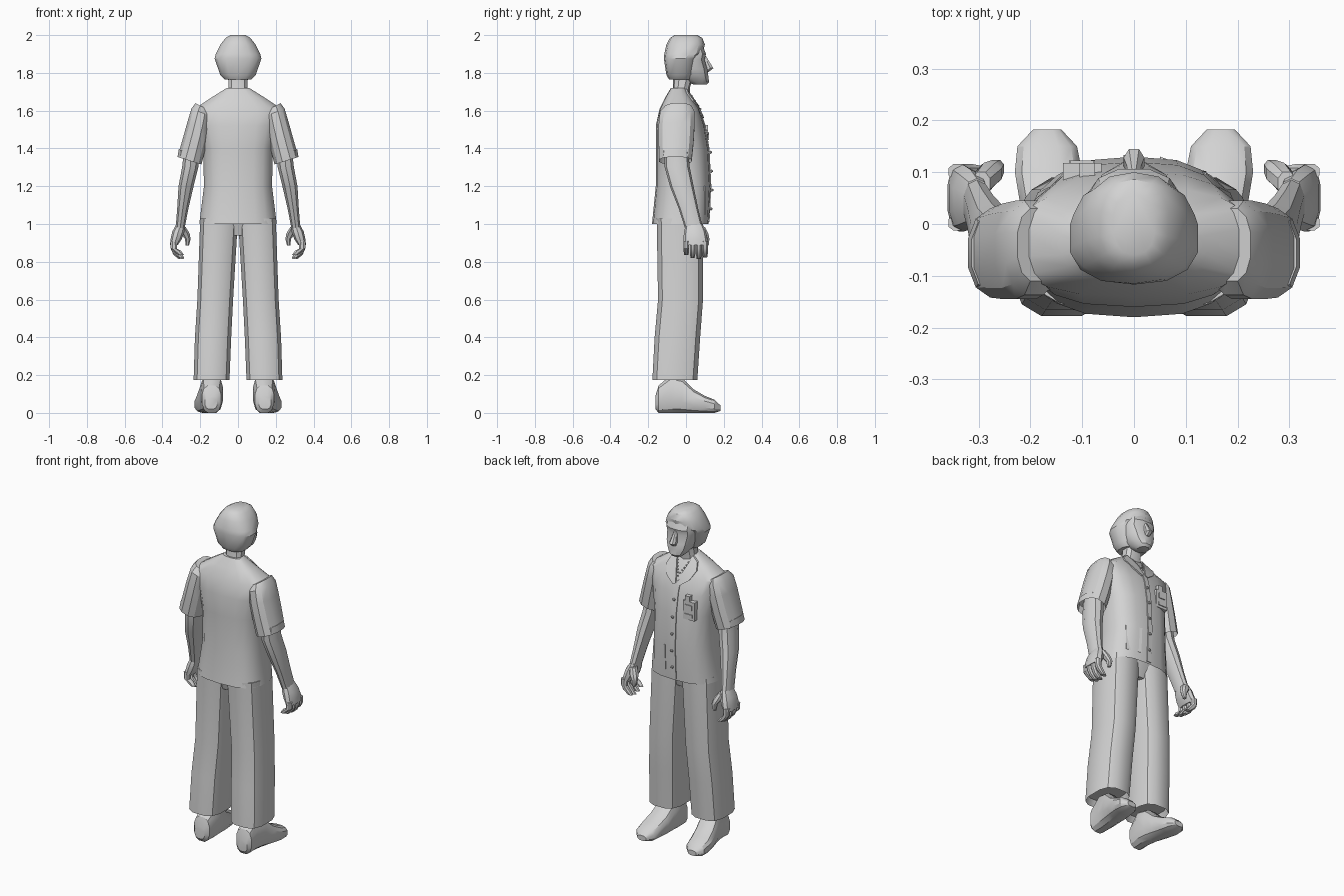
import bpy, bmesh, math
from math import cos, sin, tau
from mathutils import Vector
from mathutils.bvhtree import BVHTree

cube = bpy.data.objects.get("Cube")
if cube:
    bpy.data.objects.remove(cube, do_unlink=True)

shade = .65
grey = bpy.data.materials.new("light_grey")
grey.use_nodes = True
colour = (shade, shade, shade, 1)
grey.diffuse_color = colour
grey.node_tree.nodes["Principled BSDF"].inputs["Base Color"].default_value = colour
parts = []


def finish(name, bm):
    """Turn a bmesh into a finished, coloured object."""
    bmesh.ops.recalc_face_normals(bm, faces=bm.faces)
    mesh = bpy.data.meshes.new(name)
    bm.to_mesh(mesh)
    bm.free()
    mesh.materials.append(grey)
    part = bpy.data.objects.new(name, mesh)
    bpy.context.collection.objects.link(part)
    parts.append(part)
    return part


def unit_ring(count, power):
    """Superellipse outline scaled to fill a square reaching one unit each way."""
    def bend(value):
        return math.copysign(abs(value) ** (2 / power), value)
    angles = [tau * (i + .5) / count for i in range(count)]
    points = [(bend(cos(angle)), bend(sin(angle))) for angle in angles]
    wide, deep = max(p[0] for p in points), max(p[1] for p in points)
    return [(x / wide, y / deep) for x, y in points]


def bridge(bm, loops):
    """Join successive vertex loops with quads and cap both ends."""
    for low, high in zip(loops, loops[1:]):
        for i in range(len(low)):
            bm.faces.new((low[i - 1], low[i], high[i], high[i - 1]))
    bm.faces.new(loops[0])
    bm.faces.new(loops[-1])


def loft(name, rings, count=10, power=2.4, side=1, lengthwise=False, tilt=0, hem=False):
    """Skin of sections (position, left, right, near, far) rising along z,
    or running along y when lengthwise. A hem hollows the first end."""
    bm = bmesh.new()
    loops = []
    outline = unit_ring(count, power)
    sections = [(ring, 1, 0) for ring in rings]
    if hem:
        sections.insert(0, (rings[0], .9, .04))
    for (place, left, right, near, far), size, lift in sections:
        loop = []
        for u, v in outline:
            across = (left + right) / 2 + size * u * (right - left) / 2
            other = (near + far) / 2 + size * v * (far - near) / 2
            along = place + lift + tilt * u
            y, z = (along, other) if lengthwise else (other, along)
            loop.append(bm.verts.new((side * across, y, z)))
        loops.append(loop)
    bridge(bm, loops)
    return finish(name, bm)


def centred(rings):
    """Sections given by half width become sections about the middle."""
    return [(z, -half, half, near, far) for z, half, near, far in rings]


def box(name, centre, size):
    bm = bmesh.new()
    bmesh.ops.create_cube(bm, size=1)
    bmesh.ops.scale(bm, vec=size, verts=bm.verts)
    bmesh.ops.translate(bm, vec=centre, verts=bm.verts)
    return finish(name, bm)


def ball(name, centre, radius):
    bm = bmesh.new()
    bmesh.ops.create_icosphere(bm, subdivisions=1, radius=radius)
    bmesh.ops.translate(bm, vec=centre, verts=bm.verts)
    return finish(name, bm)


# Shirt body with a hollow hem
shirt = loft("shirt", centred([
    (1, .205, -.18, .12), (1.2, .18, -.16, .13), (1.4, .185, -.16, .12),
    (1.52, .21, -.16, .1), (1.61, .23, -.14, .07), (1.67, .14, -.11, .03),
    (1.72, .06, -.08, 0)]), count=18, power=2.7, hem=True)
surface = BVHTree.FromPolygons([v.co for v in shirt.data.vertices],
                               [list(p.vertices) for p in shirt.data.polygons])


def chest(x, z, lift):
    """Point just off the chest of the shirt."""
    hit = surface.ray_cast(Vector((x, 1, z)), Vector((0, -1, 0)))[0]
    return Vector((x, hit.y + lift if hit else 0, z))


def strip(name, rows, lift):
    """Thin raised cloth on the chest between pairs of (x, z) edge points."""
    bm = bmesh.new()
    loops = []
    for start, end in rows:
        corners = ((start, -lift), (start, lift), (end, lift), (end, -lift))
        loops.append([bm.verts.new(chest(*point, rise)) for point, rise in corners])
    bridge(bm, loops)
    return finish(name, bm)


# Shirt front: placket, buttons and hip pocket
heights = (1.01, 1.2, 1.4, 1.52, 1.58)
strip("placket", [((-.02, z), (.01, z)) for z in heights], .005)
for i in range(5):
    ball("button", chest(0, 1.08 + i / 10, .008), .009)
strip("hip_pocket", [((.05, z), (.14, z)) for z in (1.05, 1.2)], .004)

# Clip-on badge
box("badge", (-.1, .1, 1.44), (.075, .035, .11))
box("badge_clip", (-.09, .1, 1.5), (.03, .035, .05))
box("badge_photo", (-.1, .12, 1.46), (.045, .005, .03))
box("badge_label", (-.1, .12, 1.41), (.05, .005, .02))

# Neck, face and hair
loft("neck", centred([(1.64, .07, -.09, .02), (1.72, .05, -.07, .02), (1.82, .05, -.07, .05)]))
loft("face", centred([
    (1.738, .03, .04, .11), (1.752, .045, .01, .122), (1.785, .068, -.03, .118),
    (1.82, .08, -.04, .113), (1.87, .088, -.05, .098), (1.9, .09, -.05, .106),
    (1.94, .08, -.05, .09)]), count=12)
loft("nose", centred([(1.805, .014, .08, .12), (1.825, .02, .08, .145),
                      (1.89, .008, .08, .105)]), count=8)
loft("hair", centred([
    (1.765, .07, -.09, .03), (1.79, .094, -.104, .045), (1.875, .124, -.117, .06),
    (1.9, .118, -.115, .088), (1.95, .093, -.104, .1), (1.985, .066, -.085, .086),
    (2, .04, -.06, .06)]), count=14)

# Seat of the trousers
loft("trouser_seat", centred([(.94, .1, -.12, .06), (1.05, .18, -.15, .09)]), count=14, power=3)

for side, tag in ((1, "left"), (-1, "right")):
    # Collar and necklace
    edges = (((.05, 1.715), (.085, 1.69)), ((.04, 1.68), (.1, 1.65)),
             ((.02, 1.63), (.075, 1.6)), ((.005, 1.57), (.02, 1.56)))
    strip(tag + "_lapel", [[(side * x, z) for x, z in row] for row in edges], .01)
    for i in range(6):
        ball(tag + "_necklace_bead", chest(side * i * .007, 1.61 + i * .014, .007), .005)

    # Trouser leg with a hollow cuff
    loft(tag + "_trouser_leg", [
        (.175, .045, .235, -.178, .06), (.4, .036, .228, -.166, .075),
        (.6, .026, .215, -.148, .09), (1.03, 0, .2, -.155, .09)],
        count=12, power=2.9, side=side, hem=True)

    # Shoe, heel to toe
    loft(tag + "_shoe", [
        (-.162, .11, .175, .02, .09), (-.145, .09, .19, 0, .145), (-.08, .08, .195, 0, .2),
        (-.02, .083, .205, 0, .185), (.04, .09, .22, 0, .125), (.1, .1, .23, 0, .09),
        (.15, .11, .225, 0, .07), (.182, .14, .195, .01, .04)],
        count=12, power=2.7, side=side, lengthwise=True)

    # Sleeve with a hollow cuff
    loft(tag + "_sleeve", [
        (1.335, .193, .32, -.142, .03), (1.43, .17, .293, -.145, .04),
        (1.52, .15, .268, -.145, .045), (1.59, .14, .247, -.137, .045),
        (1.62, .15, .225, -.11, .03)], count=12, side=side, tilt=.02, hem=True)

    # Bare arm
    loft(tag + "_arm", [
        (1.4, .205, .285, -.115, .01), (1.3, .21, .296, -.113, .02),
        (1.2, .235, .315, -.085, .04), (1.08, .263, .322, -.038, .065),
        (.98, .282, .33, -.006, .09)], side=side)

    # Hand with curled fingers
    loft(tag + "_palm", [
        (1, .281, .326, 0, .088), (.96, .283, .348, -.01, .105),
        (.92, .298, .357, -.014, .113), (.89, .318, .36, -.014, .116)], side=side)
    for i, raise_by in enumerate((.02, .006, 0, .008)):
        near = -.013 + i * .033
        far = near + .03
        loft(f"{tag}_finger_{i}", [
            (.91, .32, .358, near, far), (.87, .324, .356, near, far),
            (.838 + raise_by, .302, .343, near, far),
            (.815 + raise_by, .285, .315, near + .004, far - .004)], count=8, side=side)
    loft(tag + "_thumb", [
        (.985, .278, .312, .055, .1), (.95, .256, .302, .075, .118),
        (.92, .251, .28, .09, .124), (.885, .26, .278, .1, .12)], count=8, side=side)

# Smooth the soft folds and keep the sharp ones
bpy.ops.object.select_all(action="DESELECT")
for part in parts:
    part.select_set(True)
bpy.context.view_layer.objects.active = shirt
bpy.ops.object.shade_smooth_by_angle(angle=math.radians(32))
